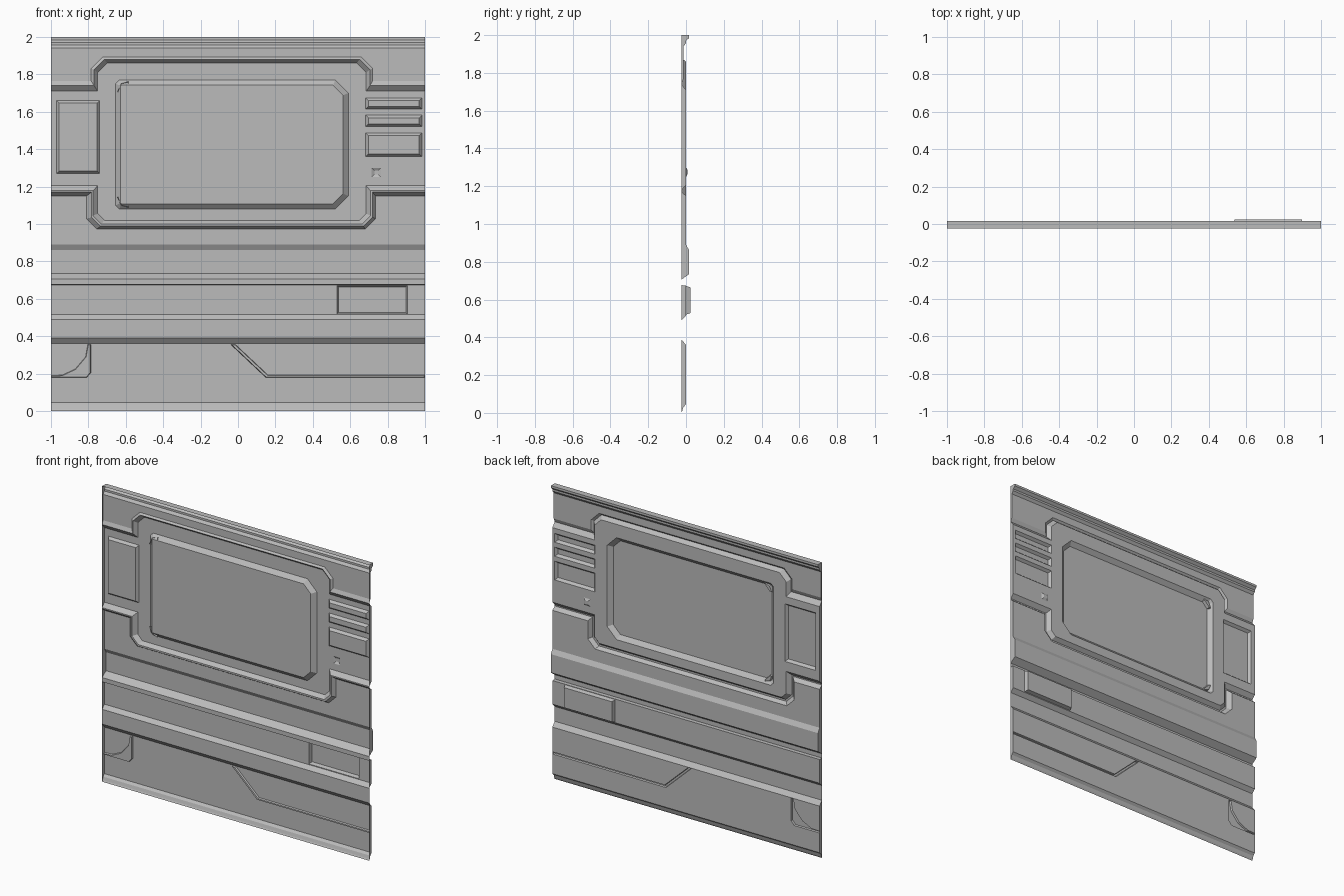
import bpy, bmesh
from mathutils import Vector

if "Cube" in bpy.data.objects:
    bpy.data.objects.remove(bpy.data.objects["Cube"])

BACK = -0.025
grey = bpy.data.materials.new("panel_grey")
grey.diffuse_color = (0.5, 0.5, 0.5, 1)
grey.use_nodes = True
grey.node_tree.nodes["Principled BSDF"].inputs["Base Color"].default_value = grey.diffuse_color


def finish(bm, name):
    for f in bm.faces:
        f.normal_update()
        if f.normal.y < 0:
            f.normal_flip()
    me = bpy.data.meshes.new(name)
    bm.to_mesh(me)
    bm.free()
    me.materials.append(grey)
    ob = bpy.data.objects.new(name, me)
    bpy.context.collection.objects.link(ob)


def shrink(poly, d):
    """Mitred inward offset of a counter-clockwise (x, z) outline."""
    out, n = [], len(poly)
    for i in range(n):
        a, b, c = (Vector(poly[k % n]) for k in (i - 1, i, i + 1))
        e, f = (b - a).normalized(), (c - b).normalized()
        n1, n2 = Vector((-e.y, e.x)), Vector((-f.y, f.x))
        out.append(tuple(b + (n1 + n2) * d / (1 + n1.dot(n2))))
    return out


def rect(x0, x1, z0, z1):
    return [(x0, z0), (x1, z0), (x1, z1), (x0, z1)]


def plate(name, outline, y, holes=()):
    """Flat sheet with openings."""
    bm = bmesh.new()
    for loop in [outline, *holes]:
        vs = [bm.verts.new((x, y, z)) for x, z in loop]
        for i in range(len(vs)):
            bm.edges.new((vs[i - 1], vs[i]))
    bmesh.ops.triangle_fill(bm, edges=bm.edges[:], use_beauty=True, normal=(0, 1, 0))
    bmesh.ops.dissolve_limit(bm, angle_limit=0.01, verts=bm.verts[:], edges=bm.edges[:])
    finish(bm, name)


def relief(name, outline, y0, y1, bevel):
    """Sloped wall from the outline at y0 to a flat face at y1."""
    bm = bmesh.new()
    a = [bm.verts.new((x, y0, z)) for x, z in outline]
    b = [bm.verts.new((x, y1, z)) for x, z in shrink(outline, bevel)]
    for i in range(len(a)):
        bm.faces.new((a[i - 1], a[i], b[i], b[i - 1]))
    bm.faces.new(b)
    finish(bm, name)


def strips(name, lines):
    """Faces between successive polylines of (x, y, z)."""
    bm = bmesh.new()
    rows = [[bm.verts.new(p) for p in ln] for ln in lines]
    for r, s in zip(rows, rows[1:]):
        for i in range(len(r) - 1):
            bm.faces.new((r[i], r[i + 1], s[i + 1], s[i]))
    finish(bm, name)


def rail(name, prof):
    """Full-width strip following a (z, y) profile."""
    strips(name, [[(-1, y, z), (1, y, z)] for z, y in prof])


def step_path(x0, x1, zs, zb, c):
    """Side ledges at zs joined by a chamfered frame edge at zb."""
    s = c if zb < zs else -c
    return [(-1, zs), (x0, zs), (x0, zb + s), (x0 + c, zb),
            (x1 - c, zb), (x1, zb + s), (x1, zs), (1, zs)]


def at(path, y):
    return [(x, y, z) for x, z in path]


# Full-width rails
TOP_Y = -0.014
base = [(0, BACK), (0.01, -0.02), (0.03, -0.014), (0.045, 0)]
skirt_top = [(0.36, 0), (0.39, BACK), (0.49, BACK), (0.515, 0)]
belt = [(0.675, 0), (0.676, BACK), (0.705, BACK), (0.735, 0.017), (0.86, 0.017), (0.89, 0)]
cornice = [(1.94, TOP_Y), (1.957, 0), (1.97, 0), (1.985, 0.017), (2.0, 0.017), (2.0, BACK)]
rail("base_rail", base)
rail("lower_channel", skirt_top)
rail("belt_rail", belt)
rail("top_rail", cornice)

# Lower panel with a bent groove and a curved corner pocket
groove = [(-0.04, 0.357), (0.15, 0.178), (0.998, 0.178),
          (0.998, 0.193), (0.16, 0.193), (-0.015, 0.357)]
pocket = [(-0.998, 0.178), (-0.81, 0.178), (-0.787, 0.205), (-0.787, 0.357),
          (-0.803, 0.357), (-0.815, 0.29), (-0.87, 0.225), (-0.94, 0.192), (-0.998, 0.19)]
plate("lower_panel", rect(-1, 1, 0.045, 0.36), 0, [groove, pocket])
relief("bent_groove", groove, 0, -0.012, 0.003)
relief("corner_pocket", pocket, 0, -0.012, 0.003)

# Middle band with its raised hatch
hatch = rect(0.53, 0.905, 0.52, 0.672)
plate("middle_band", rect(-1, 1, 0.515, 0.675), 0, [hatch])
relief("hatch", hatch, 0, 0.024, 0.008)

# Lower stepped channel, upper stepped bevel and the sheets outside them
low_in = step_path(-0.75, 0.685, 1.205, 1.02, 0.035)
low_mid = step_path(-0.775, 0.708, 1.178, 1.0, 0.045)
low_mid2 = step_path(-0.783, 0.718, 1.17, 0.988, 0.048)
low_out = step_path(-0.81, 0.735, 1.15, 0.973, 0.055)
up_in = step_path(-0.75, 0.685, 1.71, 1.86, 0.05)
up_mid = step_path(-0.77, 0.705, 1.74, 1.88, 0.055)
up_out = step_path(-0.785, 0.72, 1.765, 1.892, 0.06)
strips("lower_frame_channel", [at(low_in, 0), at(low_mid, BACK), at(low_mid2, BACK), at(low_out, 0)])
strips("upper_frame_channel", [at(up_in, 0), at(up_mid, BACK), at(up_out, TOP_Y)])
plate("sill_panel", [(-1, 0.89), (1, 0.89)] + low_out[::-1], 0)
plate("header_panel", up_out + [(1, 1.94), (-1, 1.94)], TOP_Y)

# Main face with window and side recesses
window = [(-0.635, 1.08), (0.52, 1.08), (0.59, 1.15), (0.59, 1.70),
          (0.52, 1.77), (-0.635, 1.77), (-0.655, 1.75), (-0.655, 1.10)]
recesses = {"side_locker": rect(-0.97, -0.74, 1.27, 1.66),
            "upper_vent": rect(0.683, 0.983, 1.615, 1.675),
            "middle_vent": rect(0.683, 0.983, 1.52, 1.582),
            "lower_vent": rect(0.683, 0.983, 1.36, 1.487)}
stud = rect(0.715, 0.765, 1.25, 1.30)
plate("main_face", low_in + up_in[::-1], 0, [window, stud, *recesses.values()])
relief("window_recess", window, 0, BACK, 0.028)
for name, outline in recesses.items():
    relief(name, outline, 0, -0.017, 0.014)
relief("stud", stud, 0, 0.008, 0.014)

# Small clips in the left window corners
for name, z, s in (("upper_clip", 1.75, 1), ("lower_clip", 1.10, -1)):
    clip = [(-0.645, z - 0.045 * s), (-0.625, z - 0.045 * s),
            (-0.585, z - 0.005 * s), (-0.585, z + 0.012 * s), (-0.625, z)]
    relief(name, clip if s > 0 else clip[::-1], BACK, -0.004, 0.004)

# End caps closing the section back to the rear plane
section = (base + skirt_top + belt
           + [(1.15, 0), (1.17, BACK), (1.178, BACK), (1.205, 0)]
           + [(1.71, 0), (1.74, BACK), (1.765, TOP_Y)] + cornice[:-1])
for name, x in (("left_cap", -1), ("right_cap", 1)):
    bm = bmesh.new()
    for (z0, y0), (z1, y1) in zip(section, section[1:]):
        pts = [(x, BACK, z0), (x, BACK, z1)]
        if y1 > BACK:
            pts.append((x, y1, z1))
        if y0 > BACK:
            pts.append((x, y0, z0))
        if len(pts) > 2 and z1 > z0:
            f = bm.faces.new([bm.verts.new(p) for p in pts])
            f.normal_update()
            if f.normal.x * x < 0:
                f.normal_flip()
    finish(bm, name)
